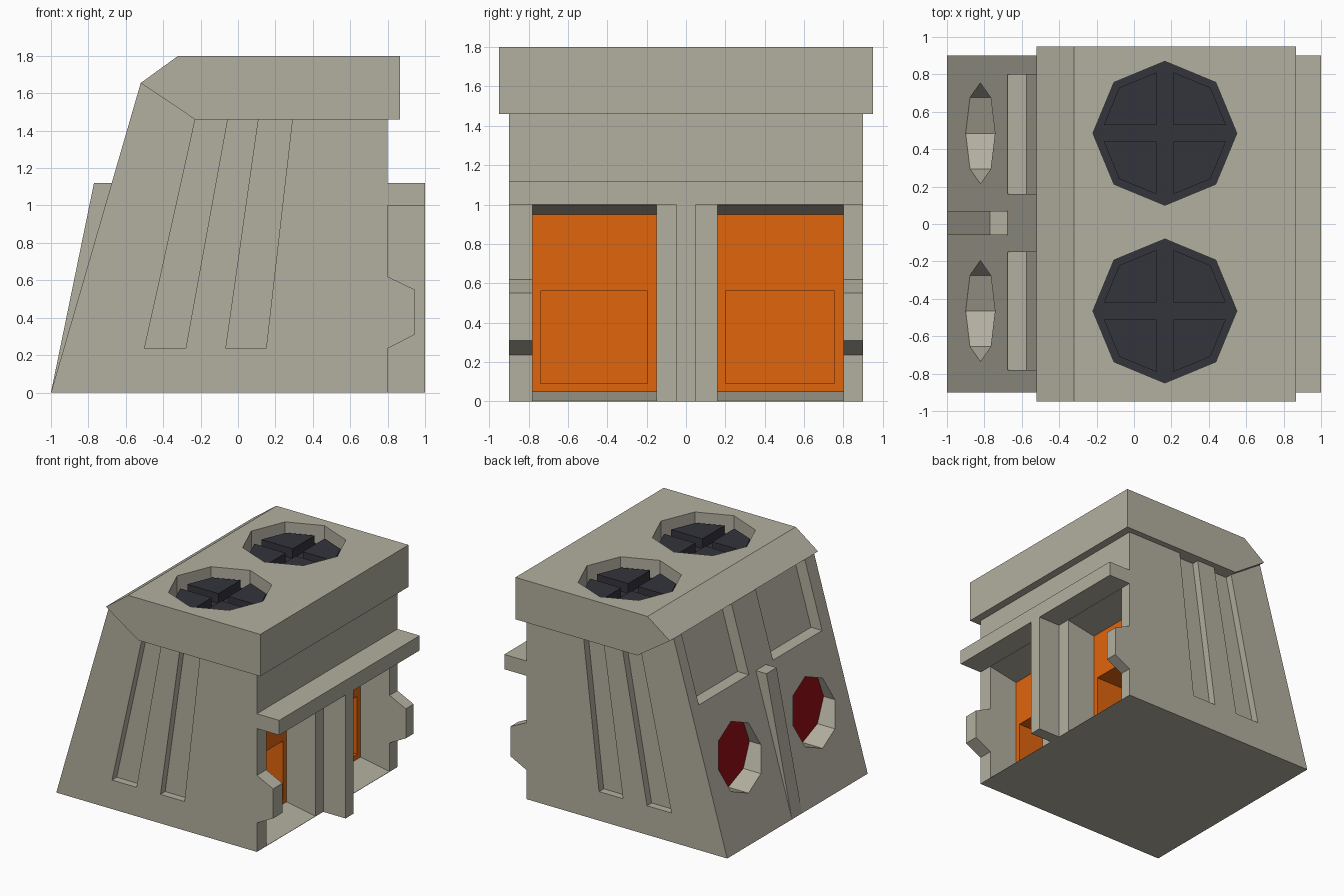
import bpy, bmesh, math
from mathutils import Vector

if "Cube" in bpy.data.objects:
    bpy.data.objects.remove(bpy.data.objects["Cube"])


def material(name, rgb):
    m = bpy.data.materials.new(name)
    m.diffuse_color = (*rgb, 1)
    m.use_nodes = True
    m.node_tree.nodes["Principled BSDF"].inputs["Base Color"].default_value = m.diffuse_color
    return m


BEIGE = material("beige", (0.45, 0.43, 0.35))
DARK = material("dark", (0.033, 0.033, 0.045))
ORANGE = material("orange", (0.75, 0.13, 0.004))
RED = material("red", (0.32, 0.004, 0.007))


def prism(name, pts, a, b, axis="y", mat=BEIGE):
    """Extrude a 2D profile from a to b along the given axis."""
    place = {"x": lambda u, v: (a, u, v), "y": lambda u, v: (u, a, v),
             "z": lambda u, v: (u, v, a)}[axis]
    bm = bmesh.new()
    face = bm.faces.new([bm.verts.new(place(u, v)) for u, v in pts])
    ext = bmesh.ops.extrude_face_region(bm, geom=[face])["geom"]
    step = Vector([(b - a) * (axis == k) for k in "xyz"])
    bmesh.ops.translate(bm, vec=step,
                        verts=[g for g in ext if isinstance(g, bmesh.types.BMVert)])
    bmesh.ops.recalc_face_normals(bm, faces=bm.faces)
    me = bpy.data.meshes.new(name)
    bm.to_mesh(me)
    bm.free()
    me.materials.append(mat)
    ob = bpy.data.objects.new(name, me)
    bpy.context.collection.objects.link(ob)
    return ob


def rect(u0, v0, u1, v1):
    return [(u0, v0), (u1, v0), (u1, v1), (u0, v1)]


def octagon(u, v, r):
    return [(u + r * math.cos(i * math.pi / 4), v + r * math.sin(i * math.pi / 4))
            for i in range(8)]


def cut(target, cutter):
    cutter.hide_render = True
    mod = target.modifiers.new("cut", "BOOLEAN")
    mod.operation, mod.solver, mod.object = "DIFFERENCE", "EXACT", cutter
    bpy.context.view_layer.objects.active = target
    bpy.ops.object.modifier_apply(modifier=mod.name)
    bpy.data.objects.remove(cutter)


def paint(ob, mat, lo, hi):
    """Colour the faces that lie wholly inside a box."""
    ob.data.materials.append(mat)
    slot = len(ob.data.materials) - 1
    for p in ob.data.polygons:
        if all(lo[k] <= ob.data.vertices[i].co[k] <= hi[k]
               for i in p.vertices for k in range(3)):
            p.material_index = slot


# Sloped main body
body = prism("body", [(-1, 0), (0.8, 0), (0.8, 1.55), (-0.35, 1.6), (-0.52, 1.655)],
             -0.9, 0.9)

# Door bays with a recessed lower panel, and windows on the sloped back
for y0, y1 in ((-0.78, -0.15), (0.16, 0.80)):
    cut(body, prism("bay_cutter", [(0.9, -0.0155), (0.9, 1.0155), (0.54, 0.95),
                                   (0.54, 0.05)], y0, y1))
    cut(body, prism("panel_cutter", rect(0.26, 0.09, 0.6, 0.56), y0 + 0.04, y1 - 0.045))
    cut(body, prism("window_cutter", [(-0.8, 1.12), (-0.575, 1.12), (-0.414, 1.675),
                                      (-0.414, 1.75), (-0.8, 1.75)], y0, y1))

# Octagonal red ports
CENTRES = (-0.465, 0.485)
for y in CENTRES:
    cut(body, prism("port_cutter", octagon(y, 0.615, 0.27), -1.2, -0.72, "x"))

# Slanted grooves on both flanks
for groove in ([(-0.5, 0.235), (-0.28, 0.235), (-0.05, 1.5), (-0.22, 1.5)],
               [(-0.065, 0.235), (0.15, 0.235), (0.295, 1.5), (0.115, 1.5)]):
    for s in (-1, 1):
        cut(body, prism("groove_cutter", groove, s * 0.84, s * 1.0))

paint(body, ORANGE, (0.2, -0.82, 0.04), (0.545, 0.82, 0.96))
paint(body, RED, (-0.725, -0.9, 0.2), (-0.715, 0.9, 1.0))

# Roof cap with two fan wells
cap = prism("roof_cap", [(-0.52, 1.655), (-0.32, 1.8), (0.865, 1.8), (0.865, 1.46),
                         (-0.23, 1.46)], -0.95, 0.95)
for y in CENTRES:
    cut(cap, prism("fan_cutter", octagon(0.165, y, 0.385), 1.65, 1.9, "z"))
paint(cap, DARK, (-0.3, -0.9, 1.64), (0.6, 0.9, 1.66))

# Four raised blocks in each fan well
for n, y in enumerate(CENTRES):
    for sx in (-1, 1):
        for sy in (-1, 1):
            prism(f"fan_block_{n}_{sx}_{sy}",
                  [(0.165 + sx * u, y + sy * v) for u, v in
                   ((0.045, 0.045), (0.326, 0.045), (0.244, 0.244), (0.045, 0.326))],
                  1.65, 1.73, "z", DARK)

# Awning, centre fin and side bumpers on the door side
prism("awning", rect(0.8, 1.0, 1.0, 1.12), -0.9, 0.9)
prism("centre_fin", rect(0.8, 0, 1.0, 1.0), -0.05, 0.05)
for name, y0, y1 in (("bumper_front", -0.9, -0.78), ("bumper_back", 0.8, 0.9)):
    prism(name, [(0.8, 0.235), (0.945, 0.31), (0.945, 0.55), (0.8, 0.62)], y0, y1)

# Rib up the sloped back
prism("back_rib", [(-1, 0), (-0.77, 1.12), (-0.65, 1.12), (-0.97, 0)], -0.06, 0.07)
